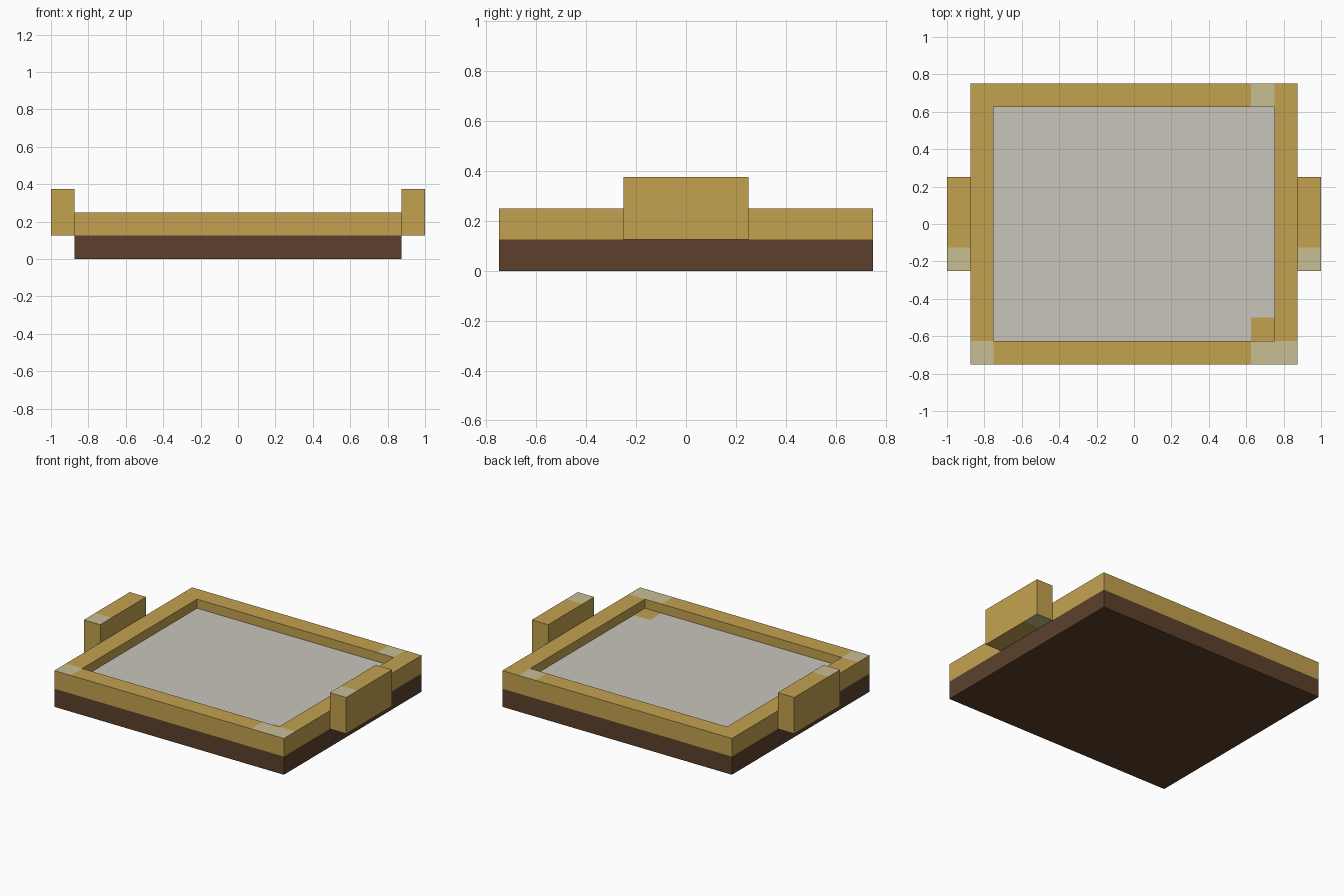
import bpy
import bmesh
from mathutils import Matrix, Vector

if "Cube" in bpy.data.objects:
    bpy.data.objects.remove(bpy.data.objects["Cube"], do_unlink=True)


def linear(c):
    c /= 255
    return c / 12.92 if c <= 0.04045 else ((c + 0.055) / 1.055) ** 2.4


def make_material(name, rgb):
    mat = bpy.data.materials.new(name)
    mat.use_nodes = True
    colour = (*[linear(c) for c in rgb], 1.0)
    mat.diffuse_color = colour
    bsdf = next(n for n in mat.node_tree.nodes if n.type == 'BSDF_PRINCIPLED')
    bsdf.inputs["Base Color"].default_value = colour
    return mat


MATERIALS = [make_material("golden wood", (196, 162, 80)),
             make_material("dark brown wood", (92, 64, 43)),
             make_material("pale grey", (201, 197, 189)),
             make_material("pale worn wood", (200, 190, 148))]
GOLD, BROWN, GREY, PALE = range(4)


def box(lo, hi):
    """New bmesh holding a box between two corners."""
    lo, hi = Vector(lo), Vector(hi)
    bm = bmesh.new()
    bmesh.ops.create_cube(bm, size=1, matrix=Matrix.Translation((lo + hi) / 2)
                          @ Matrix.Diagonal((*(hi - lo), 1)))
    return bm


def cut(bm, axis, positions):
    """Slice every face at the given positions along one axis."""
    normal = Vector([float(i == axis) for i in range(3)])
    for p in positions:
        bmesh.ops.bisect_plane(bm, geom=bm.verts[:] + bm.edges[:] + bm.faces[:],
                               plane_co=normal * p, plane_no=normal)


def finish(bm, name, rule):
    """Colour faces by rule(centre, normal) and make the object."""
    bm.normal_update()
    for f in bm.faces:
        f.material_index = rule(f.calc_center_median(), f.normal)
    mesh = bpy.data.meshes.new(name)
    bm.to_mesh(mesh)
    bm.free()
    for mat in MATERIALS:
        mesh.materials.append(mat)
    obj = bpy.data.objects.new(name, mesh)
    bpy.context.collection.objects.link(obj)
    return obj


# Tray: box with a sunken floor, sliced where the colours change
tray = box((-0.875, -0.75, 0), (0.875, 0.75, 0.25))
tray.normal_update()
top = [f for f in tray.faces if f.normal.z > 0.9]
bmesh.ops.inset_region(tray, faces=top, thickness=0.125, use_even_offset=True)
floor = bmesh.ops.extrude_discrete_faces(tray, faces=top)["faces"]
bmesh.ops.translate(tray, verts=floor[0].verts[:], vec=(0, 0, -0.0625))
cut(tray, 0, (-0.75, 0.625, 0.75))
cut(tray, 1, (-0.625, -0.5, 0.625))
cut(tray, 2, (0.125,))


def tray_rule(c, n):
    if c.z < 0.125:
        return BROWN
    if n.z < 0.5:
        return GOLD
    if c.z < 0.2:  # floor, with one wooden corner square
        return GOLD if c.x > 0.625 and c.y < -0.5 else GREY
    # rim: worn patches at the front corners and on the back bar
    if c.y < -0.625 and (c.x < -0.75 or c.x > 0.625):
        return PALE
    if c.y > 0.625 and 0.625 < c.x < 0.75:
        return PALE
    return GOLD


finish(tray, "tray", tray_rule)


# Handles: worn on the front of the top and the back of the underside
def handle_rule(c, n):
    return PALE if abs(n.z) > 0.5 and c.y * n.z < -0.125 else GOLD


for name, x in (("left_handle", 0.9375), ("right_handle", -0.9375)):
    handle = box((x - 0.0625, -0.25, 0.125), (x + 0.0625, 0.25, 0.375))
    cut(handle, 1, (-0.125, 0.125))
    finish(handle, name, handle_rule)
